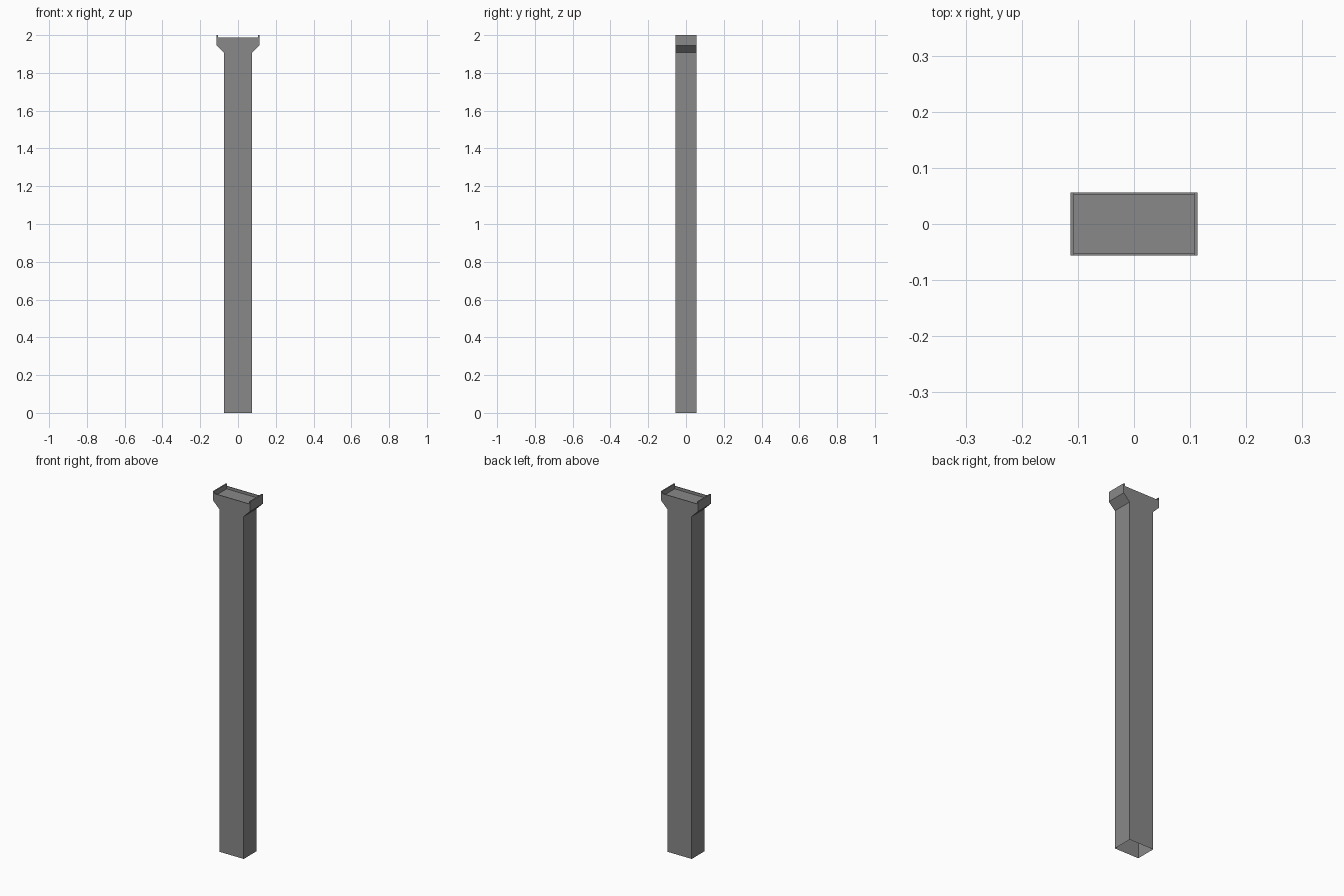
import bpy, bmesh

cube = bpy.data.objects.get("Cube")
if cube:
    bpy.data.objects.remove(cube, do_unlink=True)

stone = bpy.data.materials.new("grey_stone")
stone.use_nodes = True
colour = (0.25, 0.25, 0.25, 1)
stone.diffuse_color = colour
stone.node_tree.nodes["Principled BSDF"].inputs["Base Color"].default_value = colour

DEPTH = 0.0565   # half depth of the column
WIDTH = 0.1135   # half width of the flared head
LIP = 0.007      # thickness of the raised end lips
RIM = 1.987      # height of the front and back rims


def loft(name, rings, cap_start, cap_end):
    """Join a stack of rectangles given as (centre x, half width, half depth, z)."""
    bm = bmesh.new()
    loops = [[bm.verts.new((cx + sx * hx, sy * hy, z))
              for sx, sy in ((-1, -1), (1, -1), (1, 1), (-1, 1))]
             for cx, hx, hy, z in rings]
    for low, high in zip(loops, loops[1:]):
        for i in range(4):
            j = (i + 1) % 4
            bm.faces.new((low[i], low[j], high[j], high[i]))
    if cap_start:
        bm.faces.new(loops[0][::-1])
    if cap_end:
        bm.faces.new(loops[-1])
    mesh = bpy.data.meshes.new(name)
    bm.to_mesh(mesh)
    bm.free()
    mesh.materials.append(stone)
    obj = bpy.data.objects.new(name, mesh)
    bpy.context.collection.objects.link(obj)
    return obj


# Hollow shaft, open underneath, flaring into a head with a sunken top
loft("column", [
    (0, 0.075, DEPTH, 0),
    (0, 0.075, DEPTH, 1.908),
    (0, WIDTH, DEPTH, 1.946),
    (0, WIDTH, DEPTH, RIM),
    (0, WIDTH - LIP, DEPTH - 0.004, RIM),
    (0, WIDTH - LIP, DEPTH - 0.004, 1.972),
], False, True)

# Raised lips at both ends of the head
for side, label in ((1, "left"), (-1, "right")):
    x = side * (WIDTH - LIP / 2)
    loft(label + "_end_lip",
         [(x, LIP / 2, DEPTH, RIM), (x, LIP / 2, DEPTH, 2)], False, True)
